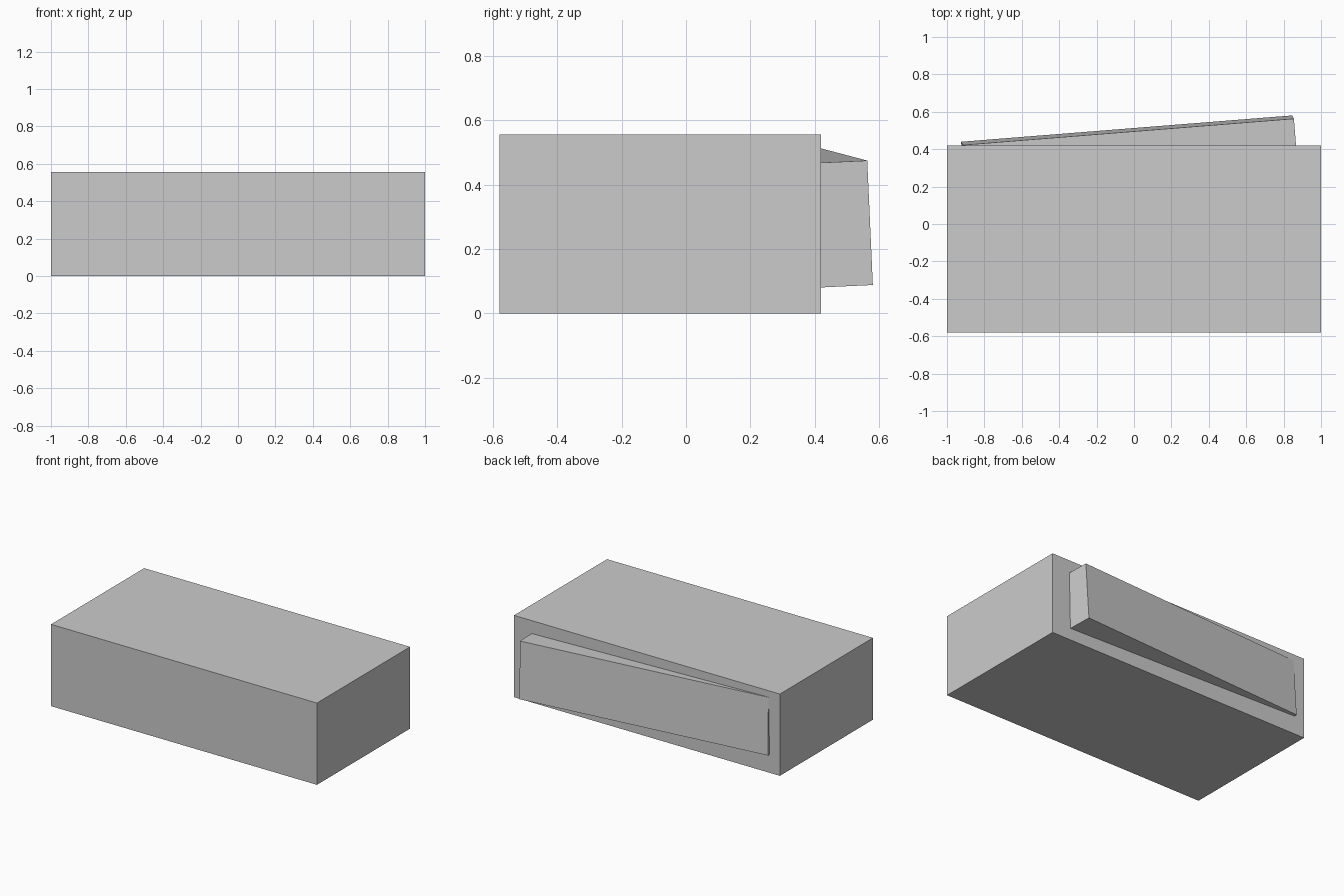
import bpy
from mathutils import Matrix, Vector

default = bpy.data.objects.get("Cube")
if default:
    bpy.data.objects.remove(default, do_unlink=True)

# Single light grey material
grey = bpy.data.materials.new("light_grey")
grey.use_nodes = True
colour = (0.6, 0.6, 0.6, 1)
grey.diffuse_color = colour
grey.node_tree.nodes["Principled BSDF"].inputs["Base Color"].default_value = colour


def box(name, size, matrix):
    bpy.ops.mesh.primitive_cube_add(size=1)
    obj = bpy.context.object
    obj.name = name
    obj.data.transform(Matrix.Diagonal((*size, 1)))
    obj.matrix_world = matrix
    obj.data.materials.append(grey)
    return obj


# Main block
box("main_block", (2, 1, 0.556), Matrix.Translation((0, -0.08, 0.278)))

# Tilted panel on the back, partly sunk into the block
size = Vector((1.776, 0.22, 0.387))
along = Vector((1, 0.0795, -0.021)).normalized()
up = Vector((0.0246, -0.045, 1)).normalized()
out = up.cross(along).normalized()
up = along.cross(out)
corner = Vector((0.855, 0.563, 0.475))  # outer top corner on the left side
centre = corner - (along * size.x + out * size.y + up * size.z) / 2
turn = Matrix((along, out, up)).transposed().to_4x4()
box("tilted_back_panel", size, Matrix.Translation(centre) @ turn)
